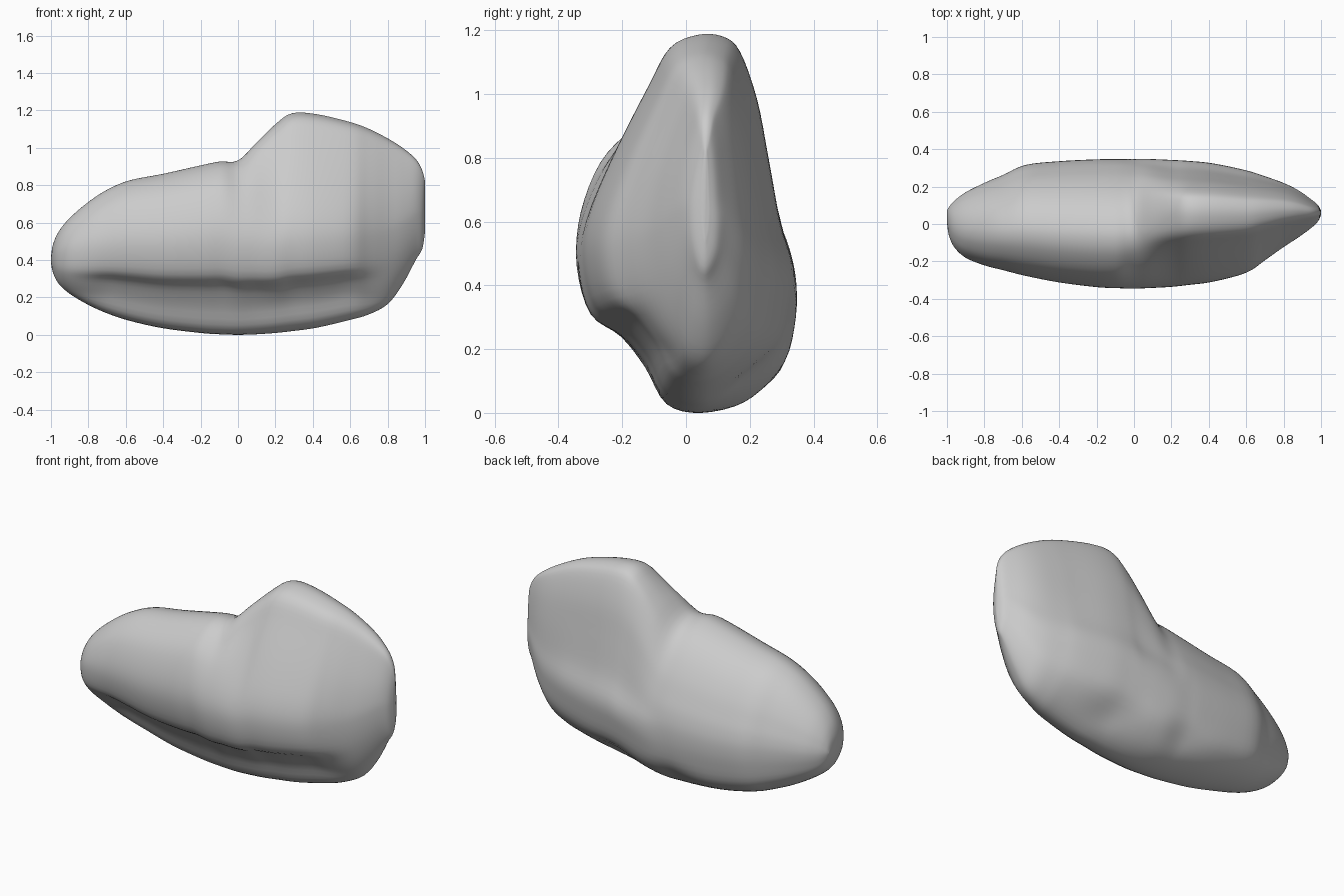
import bpy, bmesh, math

if "Cube" in bpy.data.objects:
    bpy.data.objects.remove(bpy.data.objects["Cube"])

# Stations along the length: x, bottom z, top z, front y, back y
STATIONS = [
    (-1.0, .385, .415, .01, .07), (-.99, .335, .48, -.06, .09),
    (-.96, .275, .55, -.125, .125), (-.9, .22, .625, -.18, .17),
    (-.8, .16, .71, -.22, .22), (-.7, .115, .775, -.245, .262),
    (-.58, .075, .825, -.275, .315), (-.4, .035, .86, -.31, .335),
    (-.2, .01, .905, -.335, .345), (-.1, .003, .925, -.34, .346),
    (0, 0, .935, -.343, .347), (.1, .003, 1.035, -.34, .345),
    (.2, .01, 1.125, -.335, .34), (.29, .02, 1.182, -.325, .335),
    (.42, .038, 1.177, -.308, .322), (.6, .08, 1.135, -.26, .285),
    (.7, .11, 1.1, -.195, .255), (.8, .165, 1.05, -.125, .22),
    (.88, .27, 1.0, -.072, .18), (.95, .4, .94, -.02, .13),
    (.985, .46, .88, .015, .1), (1.0, .55, .82, .05, .07)]

# Cross-sections (across -1..1, height 0..1): low end and tall end
LOW = [(.14, 0), (-.18, .03), (-.38, .16), (-.6, .27), (-.87, .35), (-1, .52),
       (-.97, .68), (-.79, .85), (-.5, .96), (-.22, 1), (.05, .985), (.3, .935),
       (.52, .855), (.71, .75), (.85, .64), (.95, .54), (1, .43), (.98, .29),
       (.87, .13), (.56, .035)]
TALL = [(.13, 0), (-.2, .03), (-.38, .13), (-.6, .205), (-.89, .265), (-1, .39),
        (-.95, .51), (-.72, .67), (-.38, .86), (-.17, .965), (.1, 1), (.34, .995),
        (.5, .955), (.66, .83), (.77, .67), (.88, .5), (1, .38), (.98, .28),
        (.85, .15), (.5, .05)]


def spline(a, b, c, d, t):
    return tuple(.5 * (2*q + (r - p)*t + (2*p - 5*q + 4*r - s)*t*t
                       + (3*q - p - 3*r + s)*t**3)
                 for p, q, r, s in zip(a, b, c, d))


def smooth(lo, hi, x):
    t = min(1, max(0, (x - lo) / (hi - lo)))
    return t * t * (3 - 2 * t)


def section(station):
    x, zb, zt, yf, yb = station
    k = smooth(-.1, .25, x)
    # the keel groove fades into a plain rounded section at both ends
    e = .9 * (1 - smooth(-.98, -.65, x) if x < 0 else smooth(.55, .85, x))
    pts = []
    for (v0, t0), (v1, t1) in zip(LOW, TALL):
        v, t = v0 + (v1 - v0)*k, t0 + (t1 - t0)*k
        a = math.atan2(2*t - 1, v)
        # full fade on the grooved lower front, light elsewhere
        w = e if v < .1 and t < .5 else e * .3
        pts.append((v + (math.cos(a) - v)*w, t + (.5 + .5*math.sin(a) - t)*w))
    n, ring = len(pts), []
    for i in range(n):
        for s in range(4):
            v, t = spline(pts[i-1], pts[i], pts[(i+1) % n], pts[(i+2) % n], s/4)
            ring.append((x, (yf+yb)/2 + v*(yb-yf)/2, zb + t*(zt-zb)))
    return ring


# Loft the boulder skin through the sections
bm = bmesh.new()
last = len(STATIONS) - 1
rings = []
for i in range(last):
    for s in range(4):
        st = spline(STATIONS[max(i-1, 0)], STATIONS[i], STATIONS[i+1],
                    STATIONS[min(i+2, last)], s/4)
        rings.append(section(st))
rings.append(section(STATIONS[last]))
rows = [[bm.verts.new(p) for p in r] for r in rings]
for a, b in zip(rows, rows[1:]):
    for j in range(len(a)):
        k = (j + 1) % len(a)
        bm.faces.new((a[j], a[k], b[k], b[j]))
bm.faces.new(rows[0])
bm.faces.new(rows[-1][::-1])

# Shallow scoops on the lower back
for cx, cz in ((.35, .12), (-.1, .1)):
    for v in bm.verts:
        if v.co.y > .05 and v.co.z < .35:
            d = ((v.co.x - cx)/.13)**2 + ((v.co.z - cz)/.07)**2
            v.co.y -= .03 * math.exp(-d)

bmesh.ops.recalc_face_normals(bm, faces=bm.faces)
mesh = bpy.data.meshes.new("boulder")
bm.to_mesh(mesh)
bm.free()
boulder = bpy.data.objects.new("boulder", mesh)
bpy.context.collection.objects.link(boulder)
for p in mesh.polygons:
    p.use_smooth = True
